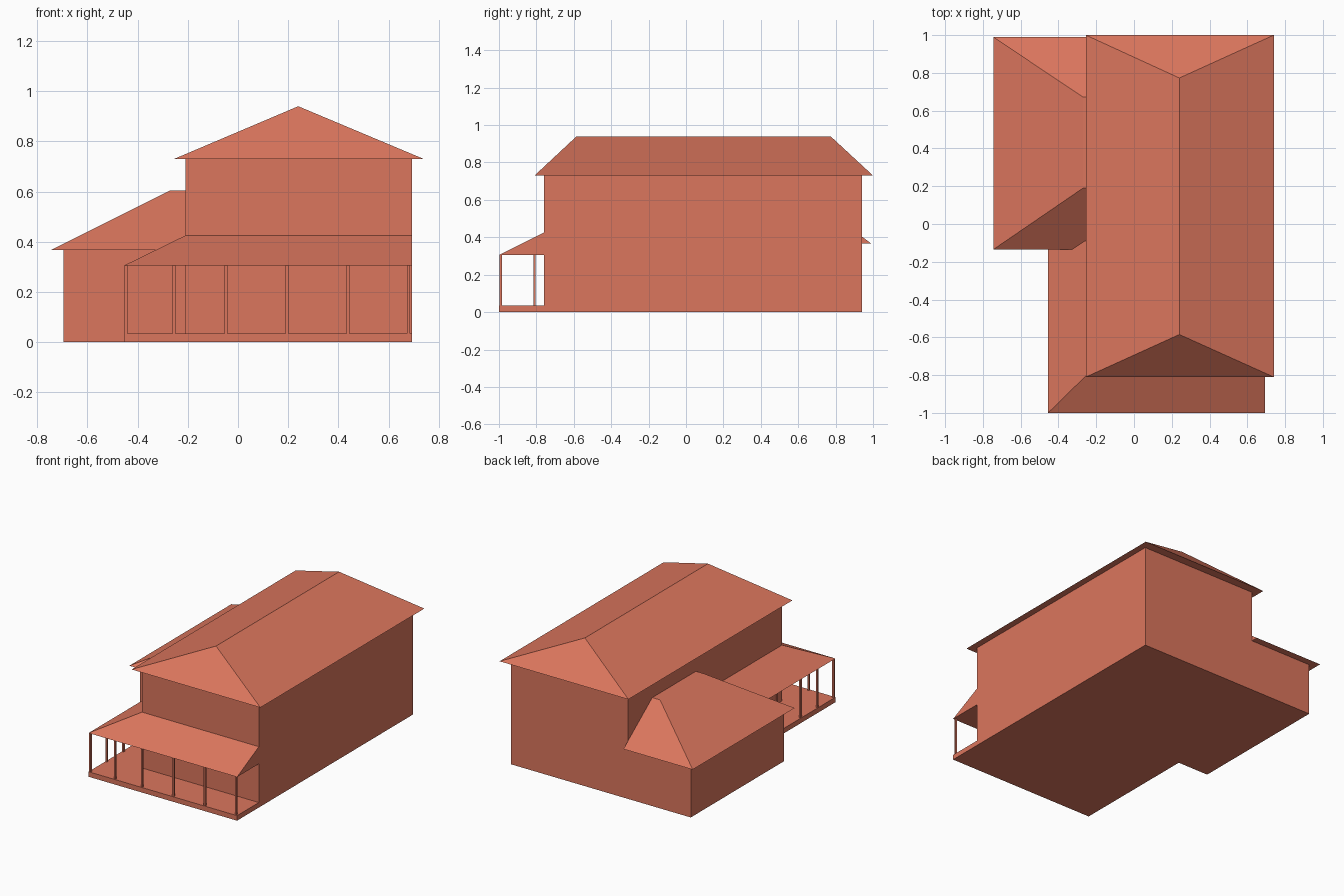
import bpy, bmesh

if "Cube" in bpy.data.objects:
    bpy.data.objects.remove(bpy.data.objects["Cube"])

mat = bpy.data.materials.new("terracotta")
mat.diffuse_color = (0.71, 0.18, 0.11, 1)
mat.use_nodes = True
mat.node_tree.nodes["Principled BSDF"].inputs["Base Color"].default_value = mat.diffuse_color


def mesh_object(name, verts, faces):
    bm = bmesh.new()
    vs = [bm.verts.new(v) for v in verts]
    for f in faces:
        bm.faces.new([vs[i] for i in f])
    bmesh.ops.recalc_face_normals(bm, faces=bm.faces)
    me = bpy.data.meshes.new(name)
    bm.to_mesh(me)
    bm.free()
    me.materials.append(mat)
    ob = bpy.data.objects.new(name, me)
    bpy.context.collection.objects.link(ob)
    return ob


def prism(name, outline, z0, z1):
    n = len(outline)
    verts = [(x, y, z) for z in (z0, z1) for x, y in outline]
    sides = [(i, (i + 1) % n, n + (i + 1) % n, n + i) for i in range(n)]
    return mesh_object(name, verts, [tuple(range(n)), tuple(range(n, 2 * n))] + sides)


def box(name, x0, x1, y0, y1, z0, z1):
    return prism(name, [(x0, y0), (x1, y0), (x1, y1), (x0, y1)], z0, z1)


# Main two-storey block and its hipped roof
box("main_walls", -0.21, 0.693, -0.76, 0.94, 0, 0.73)
eaves = [(-0.255, -0.81, 0.73), (0.74, -0.81, 0.73), (0.74, 1.0, 0.73), (-0.255, 1.0, 0.73)]
ridge = [(0.24, -0.585, 0.94), (0.24, 0.773, 0.94)]
mesh_object("main_roof", eaves + ridge,
            [(0, 1, 2, 3), (0, 1, 4), (1, 2, 5, 4), (2, 3, 5), (3, 0, 4, 5)])

# Single-storey side wing; its roof has a narrow flat top against the main wall
box("wing_walls", -0.695, -0.21, -0.09, 0.94, 0, 0.367)
low = [(-0.745, -0.135, 0.367), (-0.21, -0.135, 0.367), (-0.21, 0.99, 0.367), (-0.745, 0.99, 0.367)]
high = [(-0.27, 0.19, 0.605), (-0.21, 0.19, 0.605), (-0.21, 0.672, 0.605), (-0.27, 0.672, 0.605)]
mesh_object("wing_roof", low + high,
            [(0, 1, 2, 3), (4, 5, 6, 7)] +
            [(i, (i + 1) % 4, 4 + (i + 1) % 4, 4 + i) for i in range(4)])

# Wrap-around porch floor
outline = [(-0.455, -1), (0.693, -1), (0.693, -0.76), (-0.21, -0.76), (-0.21, -0.09), (-0.455, -0.09)]
prism("porch_floor", outline, 0, 0.035)

# Sloped porch roof with a mitred corner
verts = [(x, y, 0.305) for x, y in outline] + [(x, y, 0.425) for x, y in outline[2:5]]
mesh_object("porch_roof", verts,
            [(0, 1, 2, 3, 4, 5), (0, 1, 6, 7), (0, 7, 8, 5), (1, 2, 6), (4, 5, 8),
             (2, 3, 7, 6), (3, 4, 8, 7)])

# Porch posts along the front, then along the left side
spots = [(x, -0.99) for x in (-0.447, -0.255, -0.047, 0.195, 0.438, 0.68)]
spots += [(-0.447, y) for y in (-0.81, -0.625, -0.36, -0.1)]
for x, y in spots:
    box("porch_post", x - 0.006, x + 0.006, y - 0.006, y + 0.006, 0.035, 0.305)
